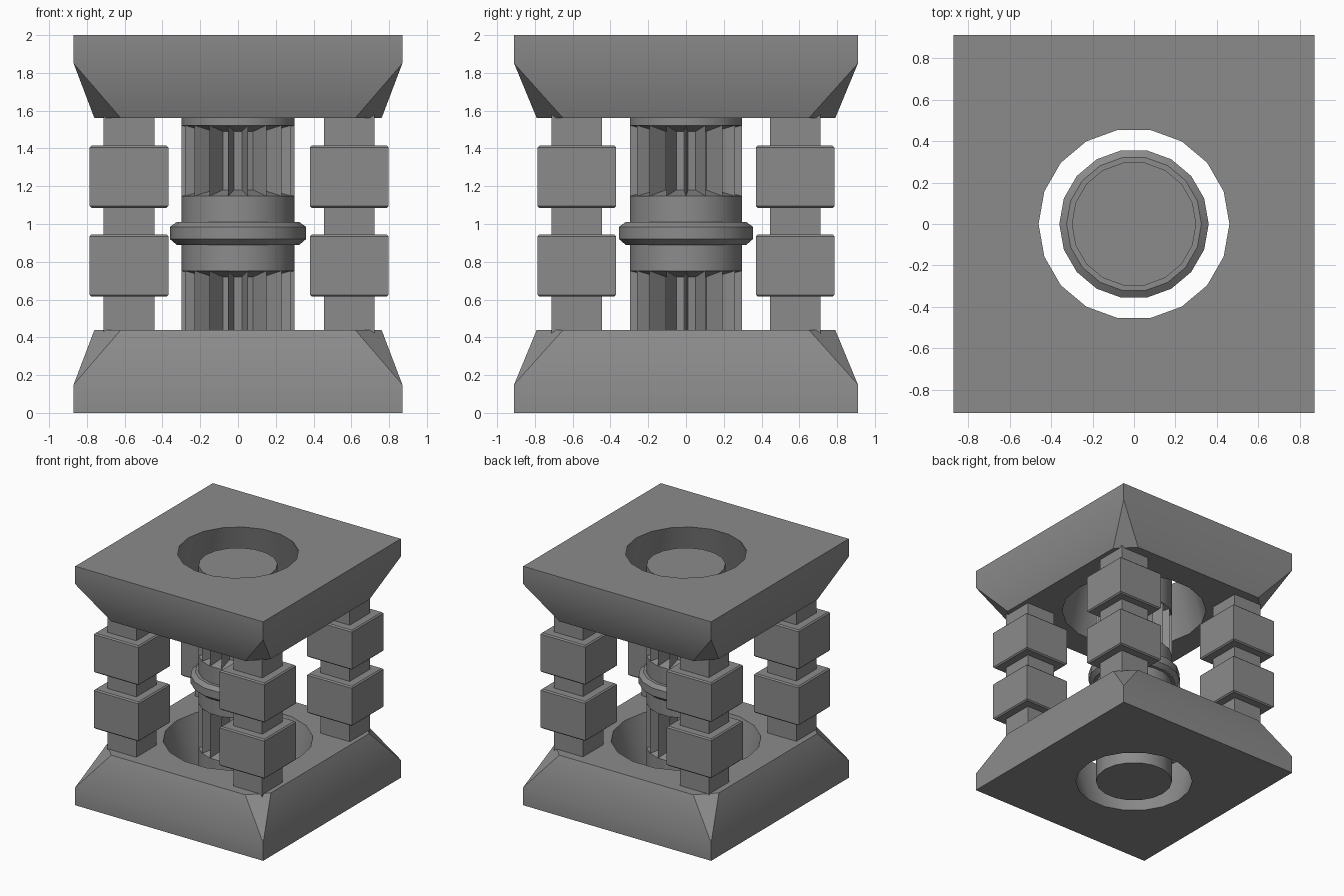
import bpy, bmesh, math
from mathutils import Matrix

if "Cube" in bpy.data.objects:
    bpy.data.objects.remove(bpy.data.objects["Cube"], do_unlink=True)

SIDES = 18
stone = bpy.data.materials.new("grey_stone")
stone.use_nodes = True
GREY = (0.26, 0.26, 0.26, 1)
stone.diffuse_color = GREY
stone.node_tree.nodes["Principled BSDF"].inputs["Base Color"].default_value = GREY


def finish(bm, name, angle=30):
    """Turn a bmesh into a shaded object."""
    bmesh.ops.recalc_face_normals(bm, faces=bm.faces)
    mesh = bpy.data.meshes.new(name)
    bm.to_mesh(mesh)
    bm.free()
    mesh.materials.append(stone)
    obj = bpy.data.objects.new(name, mesh)
    bpy.context.collection.objects.link(obj)
    bpy.ops.object.select_all(action='DESELECT')
    obj.select_set(True)
    bpy.context.view_layer.objects.active = obj
    bpy.ops.object.shade_smooth_by_angle(angle=math.radians(angle))
    return obj


def ring(bm, points, z):
    return [bm.verts.new((x, y, z)) for x, y in points]


def polygon(radius, sides=SIDES):
    return [(radius * math.cos(2 * math.pi * i / sides),
             radius * math.sin(2 * math.pi * i / sides)) for i in range(sides)]


def bridge(bm, a, b):
    n = len(a)
    return [bm.faces.new((a[i], a[(i + 1) % n], b[(i + 1) % n], b[i])) for i in range(n)]


def loop_edges(bm, loop):
    return [bm.edges.get((v, loop[i - 1])) for i, v in enumerate(loop)]


def slab(name, flip):
    """Block with sloped sides, clipped corners and a flaring round opening."""
    bm = bmesh.new()
    quadrants = [(1, 1), (-1, 1), (-1, -1), (1, -1)]
    rect = [(sx * 0.87, sy * 0.91) for sx, sy in quadrants]
    octagon = []
    for sx, sy in quadrants:
        pair = [(sx * 0.76, sy * 0.65), (sx * 0.62, sy * 0.79)]
        octagon += pair if sx * sy > 0 else pair[::-1]
    low, mid, top = ring(bm, rect, 0), ring(bm, rect, 0.15), ring(bm, octagon, 0.44)
    bridge(bm, low, mid)
    for i in range(4):
        j = (i + 1) % 4
        bm.faces.new((mid[i], top[2 * i], top[2 * i + 1]))
        bm.faces.new((mid[i], top[2 * i + 1], top[2 * j], mid[j]))
    hole_low, hole_top = ring(bm, polygon(0.46), 0), ring(bm, polygon(0.57), 0.44)
    bridge(bm, hole_low, hole_top)
    for outer, inner in ((low, hole_low), (top, hole_top)):
        bmesh.ops.triangle_fill(bm, use_beauty=True,
                                edges=loop_edges(bm, outer) + loop_edges(bm, inner))
    if flip:
        bmesh.ops.transform(bm, verts=bm.verts,
                            matrix=Matrix.Translation((0, 0, 2)) @ Matrix.Scale(-1, 4, (0, 0, 1)))
    finish(bm, name)


def loft(bm, sections):
    """Stack (z, outline) sections into a capped solid; return faces per band."""
    loops = [ring(bm, pts, z) for z, pts in sections]
    bands = [bridge(bm, a, b) for a, b in zip(loops, loops[1:])]
    bm.faces.new(loops[0])
    bm.faces.new(loops[-1])
    return bands


# Base and cap
slab("base_slab", False)
slab("cap_slab", True)

# Fluted centre column: one deep slot per side in an upper and a lower band
bm = bmesh.new()
MARGIN = 0.032
slots = [(0.41, 0.72), (1.18, 1.49)]
heights = [0] + [z for a, b in slots for z in (a - MARGIN, b + MARGIN)] + [1.9]
bands = loft(bm, [(z, polygon(0.30)) for z in heights])
bmesh.ops.recalc_face_normals(bm, faces=bm.faces)
bmesh.ops.inset_individual(bm, faces=bands[1] + bands[3], thickness=MARGIN,
                           depth=-0.115, use_even_offset=True)
finish(bm, "fluted_column")

# Collar around the column
bm = bmesh.new()
loft(bm, [(z, polygon(r)) for z, r in
          ((0.89, 0.325), (0.92, 0.36), (0.985, 0.36), (1.01, 0.325))])
finish(bm, "column_collar")


# Corner posts, each with two chamfered square blocks
def square(half):
    return [(half, half), (-half, half), (-half, -half), (half, -half)]


SHAFT, BLOCK, CHAMFER = 0.134, 0.208, 0.01
profile = [(0.36, SHAFT)]
for low, high in ((0.615, 0.945), (1.085, 1.415)):
    profile += [(low, SHAFT), (low, BLOCK - CHAMFER), (low + CHAMFER, BLOCK),
                (high - CHAMFER, BLOCK), (high, BLOCK - CHAMFER), (high, SHAFT)]
profile.append((1.64, SHAFT))

for side, x in (("right", -0.577), ("left", 0.589)):
    for end, y in (("front", -0.578), ("back", 0.578)):
        bm = bmesh.new()
        loft(bm, [(z, square(h)) for z, h in profile])
        post = finish(bm, f"{end}_{side}_post")
        post.location = (x, y, 0)
